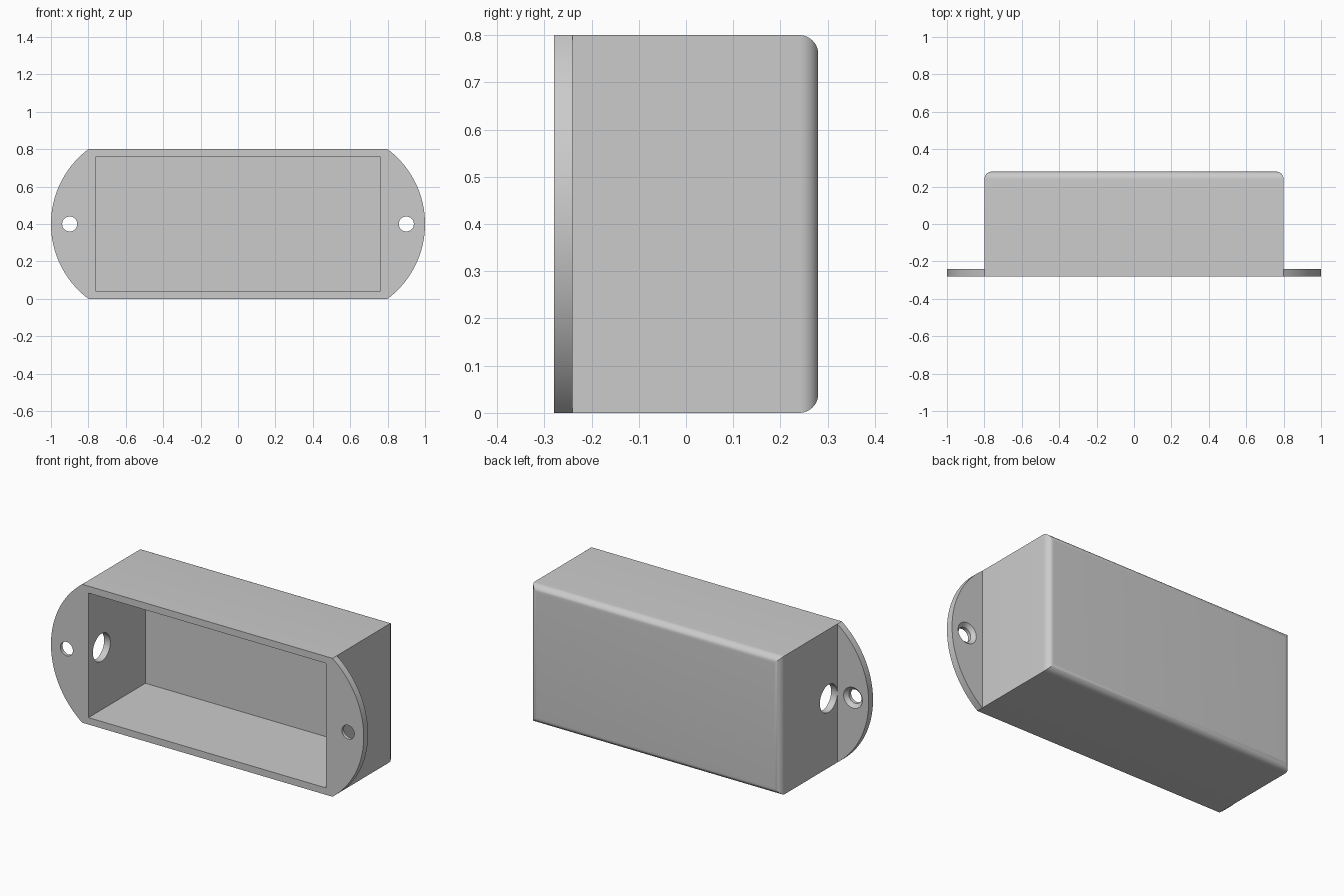
import bpy, bmesh
from math import sin, cos, pi, radians, atan2
from mathutils import Matrix

W, H = 0.8, 0.8                 # half width of the box, full height
FRONT, BACK = -0.28, 0.28
WALL = 0.04                     # wall, flange thickness and back fillet
MID = H / 2

if "Cube" in bpy.data.objects:
    bpy.data.objects.remove(bpy.data.objects["Cube"])

grey = bpy.data.materials.new("light grey plastic")
grey.use_nodes = True
colour = (0.6, 0.6, 0.6, 1)
grey.diffuse_color = colour
grey.node_tree.nodes["Principled BSDF"].inputs["Base Color"].default_value = colour


def loft(name, rings):
    """Closed solid through matching rings of points, capped at both ends."""
    bm = bmesh.new()
    loops = [[bm.verts.new(p) for p in ring] for ring in rings]
    n = len(loops[0])
    for a, b in zip(loops, loops[1:]):
        for i in range(n):
            j = (i + 1) % n
            bm.faces.new((a[i], a[j], b[j], b[i]))
    bm.faces.new(loops[0])
    bm.faces.new(loops[-1])
    bmesh.ops.recalc_face_normals(bm, faces=bm.faces)
    mesh = bpy.data.meshes.new(name)
    bm.to_mesh(mesh)
    bm.free()
    mesh.materials.append(grey)
    ob = bpy.data.objects.new(name, mesh)
    bpy.context.collection.objects.link(ob)
    return ob


def rect(y, inset):
    x, lo, hi = W - inset, inset, H - inset
    return [(-x, y, lo), (x, y, lo), (x, y, hi), (-x, y, hi)]


def circle(radius, y, x, n=48):
    return [(x + radius * cos(2 * pi * i / n), y, MID + radius * sin(2 * pi * i / n))
            for i in range(n)]


def combine(target, tool, operation):
    mod = target.modifiers.new(operation, 'BOOLEAN')
    mod.operation, mod.solver, mod.object = operation, 'EXACT', tool
    bpy.context.view_layer.objects.active = target
    bpy.ops.object.modifier_apply(modifier=mod.name)
    bpy.data.objects.remove(tool)


# Box with a rounded back edge and sharp long corners
steps = 10
fillet = [rect(BACK - WALL + WALL * sin(t), WALL * (1 - cos(t)))
          for t in (pi / 2 * i / steps for i in range(steps + 1))]
housing = loft("housing", [rect(FRONT, 0)] + fillet)

# Mounting plate with arc-shaped ends
R, arc_x, span = 0.5, 0.5, atan2(MID, W - 0.5)
n = 40
arc = [-span + 2 * span * i / n for i in range(n + 1)]
outline = [(arc_x + R * cos(a), MID + R * sin(a)) for a in arc]
outline += [(-x, H - z) for x, z in outline]
plate = loft("mounting_plate", [[(x, y, z) for x, z in outline]
                                for y in (FRONT, FRONT + WALL)])
combine(housing, plate, 'UNION')

# Open cavity
combine(housing, loft("cavity_cutter", [rect(FRONT - 0.1, WALL), rect(BACK - WALL, WALL)]),
        'DIFFERENCE')

# Countersunk screw holes
for side in (-1, 1):
    sections = ((0.04, FRONT - 0.05), (0.04, FRONT + 0.02), (0.06, FRONT + WALL),
                (0.06, FRONT + WALL + 0.05))
    screw = loft("screw_cutter", [circle(r, y, side * 0.9) for r, y in sections])
    combine(housing, screw, 'DIFFERENCE')

# Cable hole through the wall on the -x side
cable = loft("cable_cutter", [circle(0.0799, y, 0) for y in (-0.06, 0.06)])
cable.data.transform(Matrix.Translation((0.02 - W, -0.16, MID))
                     @ Matrix.Rotation(pi / 2, 4, 'Z')
                     @ Matrix.Translation((0, 0, -MID)))
combine(housing, cable, 'DIFFERENCE')

# Smooth the curved faces, keep the corners sharp
bpy.ops.object.select_all(action='DESELECT')
housing.select_set(True)
bpy.context.view_layer.objects.active = housing
bpy.ops.object.shade_smooth_by_angle(angle=radians(30))
